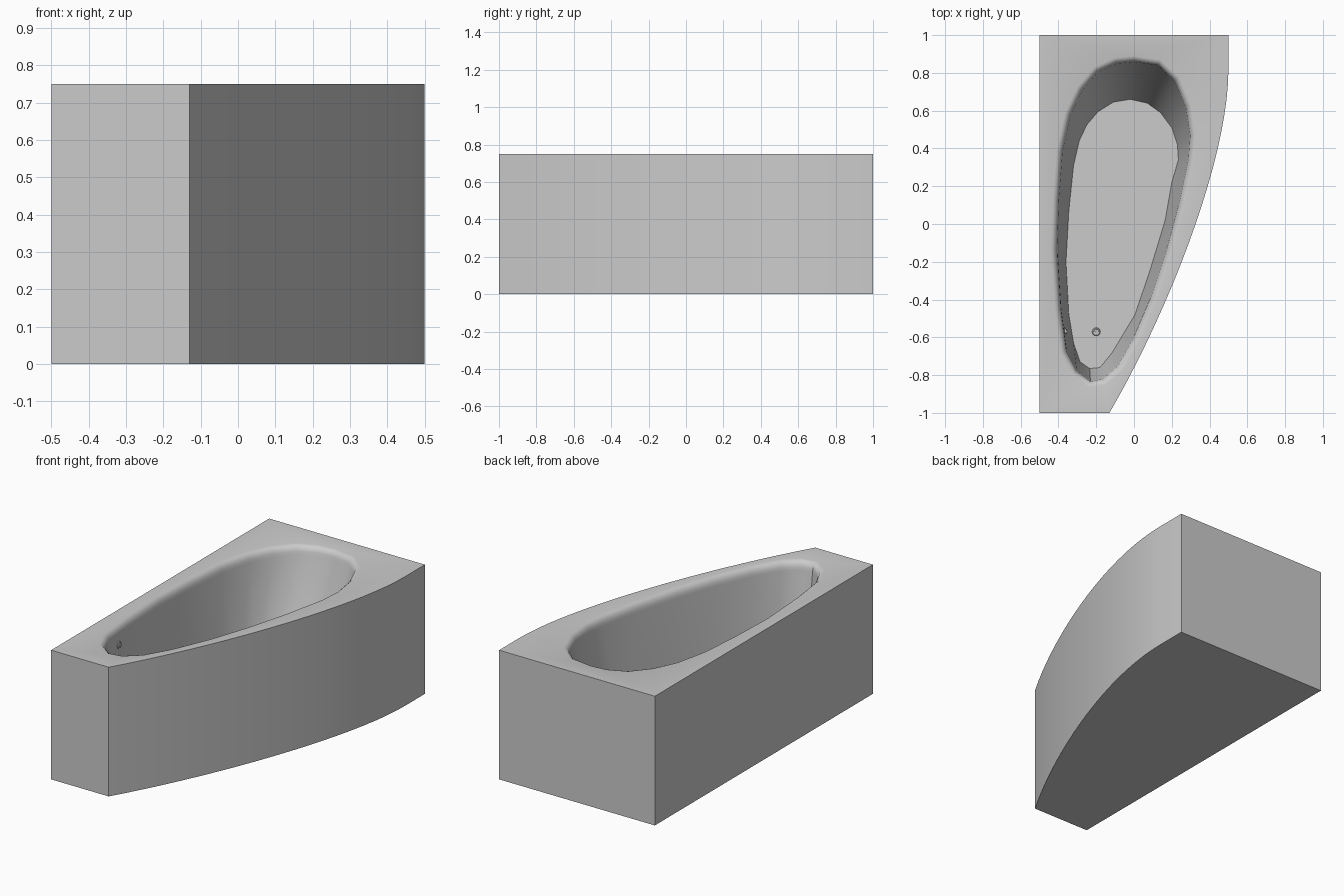
import bpy, bmesh, math
from mathutils import Vector, Matrix, geometry

if "Cube" in bpy.data.objects:
    bpy.data.objects.remove(bpy.data.objects["Cube"])

HEIGHT, FLOOR = 0.75, 0.19

grey = bpy.data.materials.new("light grey enamel")
grey.use_nodes = True
grey.diffuse_color = (0.6, 0.6, 0.6, 1)
grey.node_tree.nodes["Principled BSDF"].inputs["Base Color"].default_value = (0.6, 0.6, 0.6, 1)


def finish(bm, name, angle):
    bmesh.ops.recalc_face_normals(bm, faces=bm.faces)
    mesh = bpy.data.meshes.new(name)
    bm.to_mesh(mesh)
    bm.free()
    mesh.materials.append(grey)
    obj = bpy.data.objects.new(name, mesh)
    bpy.context.collection.objects.link(obj)
    bpy.ops.object.select_all(action="DESELECT")
    obj.select_set(True)
    bpy.context.view_layer.objects.active = obj
    bpy.ops.object.shade_smooth_by_angle(angle=math.radians(angle))
    return obj


def ring(bm, points, z):
    return [bm.verts.new((p[0], p[1], z)) for p in points]


def bridge(bm, a, b):
    n = len(a)
    for i in range(n):
        j = (i + 1) % n
        bm.faces.new((a[i], a[j], b[j], b[i]))


def inset(points, d):
    # Move a clockwise outline inwards along its normals
    out = []
    for i, p in enumerate(points):
        t = (Vector(points[(i + 1) % len(points)]) - Vector(points[i - 1])).normalized()
        out.append(Vector(p) + Vector((t.y, -t.x)) * d)
    return out


# Outer outline: straight back, left side and foot, bowed right side
bow = geometry.interpolate_bezier(Vector((-.13, -1)), Vector((.19, -.45)),
                                  Vector((.5, .35)), Vector((.5, .82)), 20)
outline = [(-.5, 1), (-.5, -1)] + [tuple(p) for p in bow] + [(.5, 1)]

# Basin outlines at the rim and at the floor, clockwise from the back
rim = [(0, .89), (.14, .87), (.24, .78), (.305, .63), (.33, .47), (.32, .34),
       (.27, .10), (.20, -.16), (.12, -.40), (.03, -.61), (-.06, -.77),
       (-.15, -.85), (-.24, -.865), (-.33, -.80), (-.39, -.68), (-.42, -.45),
       (-.44, -.14), (-.43, .13), (-.41, .39), (-.365, .59), (-.30, .725),
       (-.21, .83), (-.10, .88)]
base = [(-.02, .66), (.07, .64), (.14, .59), (.20, .51), (.23, .42), (.235, .34),
        (.20, .22), (.165, .02), (.085, -.245), (.005, -.48), (-.115, -.68),
        (-.18, -.76), (-.235, -.765), (-.285, -.73), (-.32, -.63), (-.345, -.48),
        (-.36, -.2), (-.345, .07), (-.32, .31), (-.29, .44), (-.25, .525),
        (-.19, .595), (-.11, .645)]

# Tub: outer walls, underside, basin and top deck in one shell
bm = bmesh.new()
low, high = ring(bm, outline, 0), ring(bm, outline, HEIGHT)
bridge(bm, low, high)
bm.faces.new(low)
loops = [ring(bm, rim, HEIGHT)]
for step in (1, 2, 3, 4):
    a = step * math.pi / 8
    loops.append(ring(bm, inset(rim, .035 * math.sin(a)), HEIGHT - .05 * (1 - math.cos(a))))
loops.append(ring(bm, base, FLOOR))
for a, b in zip(loops, loops[1:]):
    bridge(bm, a, b)
bm.faces.new(loops[-1])
deck = [bm.edges.get((l[i - 1], l[i])) for l in (high, loops[0]) for i in range(len(l))]
bmesh.ops.triangle_fill(bm, use_beauty=True, use_dissolve=False, edges=deck)
finish(bm, "bathtub_body", 40)


def grate(name, place):
    # Thin disc with a raised ring and a centre stud
    bm = bmesh.new()
    for r, depth in ((.022, .006), (.015, .01), (.006, .016)):
        bmesh.ops.create_cone(bm, cap_ends=True, segments=12, radius1=r, radius2=r * .85,
                              depth=depth, matrix=Matrix.Translation((0, 0, depth / 2)))
    bm.transform(place)
    finish(bm, name, 30)


grate("floor_drain", Matrix.Translation((-.2, -.57, FLOOR)))
grate("overflow_drain", Matrix.Translation((-.368, -.57, .65)) @ Matrix.Rotation(math.pi / 2, 4, "Y"))
